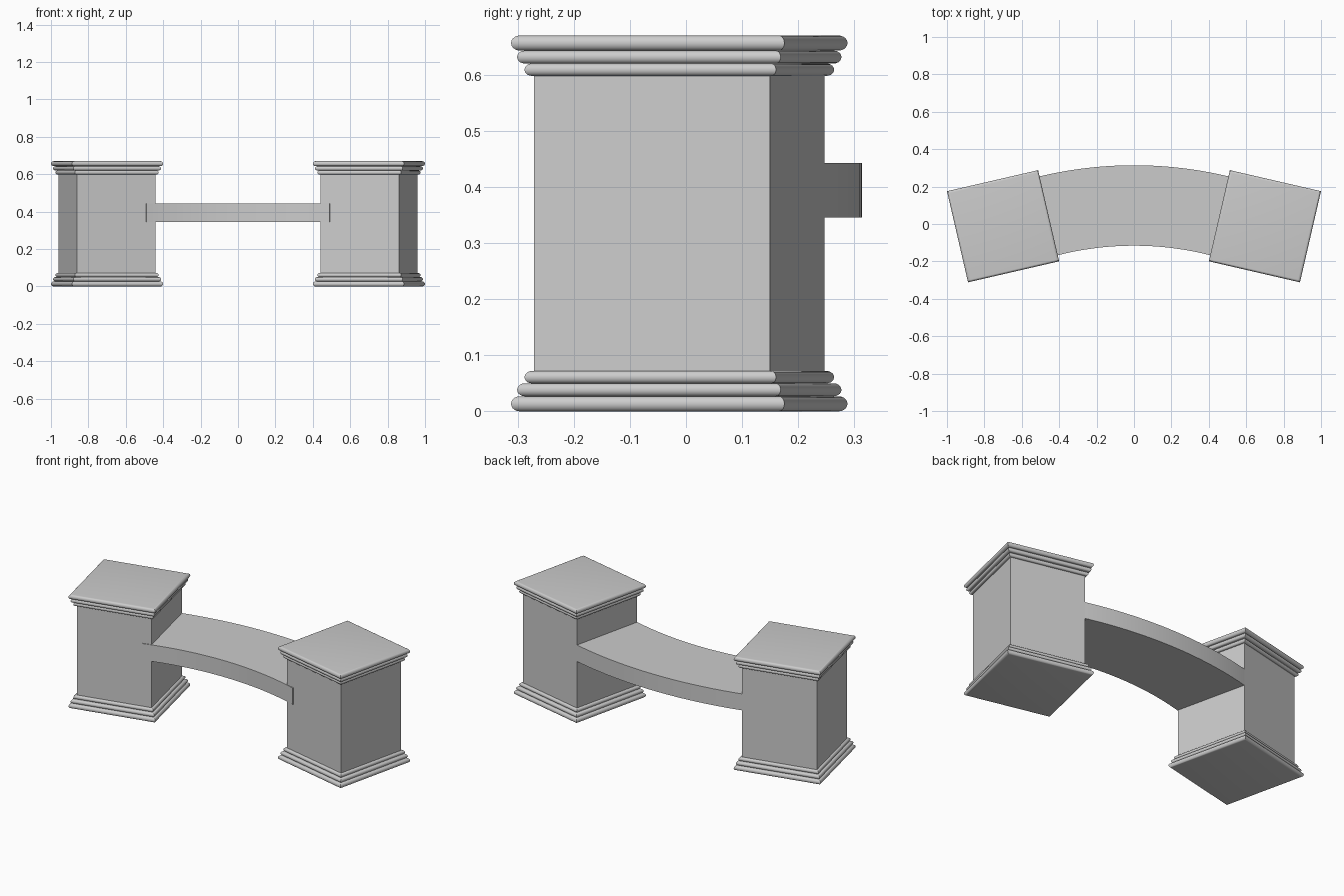
import bpy, bmesh, math

if "Cube" in bpy.data.objects:
    bpy.data.objects.remove(bpy.data.objects["Cube"])

TILT = math.radians(13)
CENTRE = (0.70, -0.012)
HEIGHT = 0.67


def finish(name, bm, smooth=True):
    bmesh.ops.recalc_face_normals(bm, faces=bm.faces)
    mesh = bpy.data.meshes.new(name)
    bm.to_mesh(mesh)
    bm.free()
    obj = bpy.data.objects.new(name, mesh)
    bpy.context.collection.objects.link(obj)
    if smooth:
        bpy.ops.object.select_all(action='DESELECT')
        obj.select_set(True)
        bpy.context.view_layer.objects.active = obj
        bpy.ops.object.shade_smooth_by_angle(angle=math.radians(35))
    return obj


def square_stack(name, profile, side, smooth=True):
    """Square rings of (half width, z), turned to face along the bench arc."""
    bm = bmesh.new()
    c, s = math.cos(-side * TILT), math.sin(-side * TILT)
    rings = []
    for h, z in profile:
        ring = []
        for sx, sy in ((-1, -1), (1, -1), (1, 1), (-1, 1)):
            x, y = sx * h, sy * h
            ring.append(bm.verts.new((side * CENTRE[0] + x * c - y * s,
                                      CENTRE[1] + x * s + y * c, z)))
        rings.append(ring)
    for a, b in zip(rings, rings[1:]):
        for i in range(4):
            j = (i + 1) % 4
            bm.faces.new((a[i], a[j], b[j], b[i]))
    bm.faces.new(rings[0])
    bm.faces.new(rings[-1])
    return finish(name, bm, smooth)


# Three half-round mouldings, widest at the bottom
moulding = []
for half, z0, z1 in ((0.25, 0, 0.027), (0.241, 0.027, 0.05), (0.23, 0.05, 0.072)):
    r = (z1 - z0) / 2
    for k in range(11):
        t = math.pi * (k / 10 - 0.5)
        moulding.append((half - r + r * math.cos(t), z0 + r + r * math.sin(t)))
inverted = [(h, HEIGHT - z) for h, z in reversed(moulding)]

# Pedestals: base moulding, block, cap moulding
for side, label in ((-1, "left"), (1, "right")):
    square_stack(label + "_pedestal_base", moulding, side)
    square_stack(label + "_pedestal_block", [(0.2155, 0.07), (0.2155, 0.60)], side, False)
    square_stack(label + "_pedestal_cap", inverted, side)


# Curved bench slab let into both pedestals
def arc_point(u, x_end, y_mid, radius):
    a = u * math.asin(x_end / radius)
    return radius * math.sin(a), y_mid - radius * (1 - math.cos(a))


bm = bmesh.new()
N = 32
sections = []
for i in range(N + 1):
    u = 2 * i / N - 1
    inner = arc_point(u, 0.49, -0.116, 1.65)
    outer = arc_point(u, 0.592, 0.314, 2.175)
    sections.append([bm.verts.new((*p, z)) for p, z in
                     ((inner, 0.346), (outer, 0.346), (outer, 0.443), (inner, 0.443))])
for a, b in zip(sections, sections[1:]):
    for i in range(4):
        j = (i + 1) % 4
        bm.faces.new((a[i], a[j], b[j], b[i]))
bm.faces.new(sections[0])
bm.faces.new(sections[-1])
finish("bench_seat", bm)
